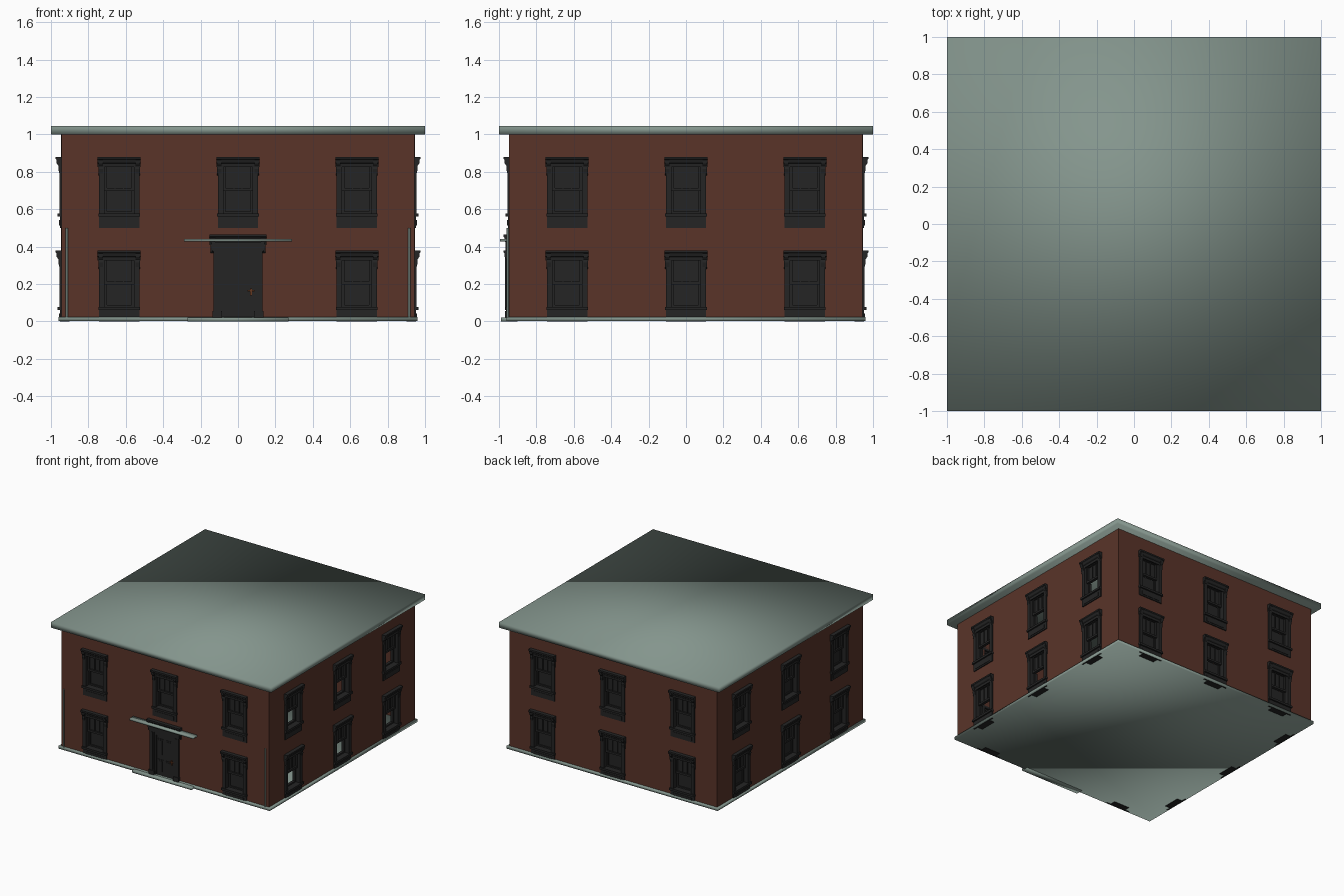
import bpy, bmesh, math
from mathutils import Matrix, Vector

if "Cube" in bpy.data.objects:
    bpy.data.objects.remove(bpy.data.objects["Cube"])

WALL = 0.945            # distance from centre to outer wall face
THICK = 0.05
TOP = 1.0
COLUMNS = (-0.635, 0, 0.635)
STOREYS = (0, 0.5)
HOLE, HOLE_LOW, HOLE_HIGH = 0.085, 0.07, 0.36


def material(name, rgb, rough=0.8):
    m = bpy.data.materials.new(name)
    m.use_nodes = True
    m.diffuse_color = (*rgb, 1)
    bsdf = m.node_tree.nodes["Principled BSDF"]
    bsdf.inputs["Base Color"].default_value = (*rgb, 1)
    bsdf.inputs["Roughness"].default_value = rough
    return m


BRICK = material("brick red", (0.1, 0.034, 0.022))
STONE = material("grey green stone", (0.23, 0.3, 0.265))
DARK = material("charcoal trim", (0.018, 0.018, 0.018))
COPPER = material("copper", (0.13, 0.04, 0.015))


class Part:
    """Collects solids: x across the wall, d outwards from it, z up."""

    def __init__(self):
        self.bm = bmesh.new()

    def box(self, x0, x1, d0, d1, z0, z1):
        size = Matrix.Diagonal((x1 - x0, d1 - d0, z1 - z0, 1))
        mid = Vector((x0 + x1, -d0 - d1, z0 + z1)) / 2
        bmesh.ops.create_cube(self.bm, size=1, matrix=Matrix.Translation(mid) @ size)

    def pair(self, x0, x1, *rest):
        self.box(x0, x1, *rest)
        self.box(-x1, -x0, *rest)

    def profile(self, x0, x1, points):
        """Extrudes a (d, z) outline across the wall."""
        face = self.bm.faces.new([self.bm.verts.new((x0, -d, z)) for d, z in points])
        out = bmesh.ops.extrude_face_region(self.bm, geom=[face])["geom"]
        verts = [g for g in out if isinstance(g, bmesh.types.BMVert)]
        bmesh.ops.translate(self.bm, verts=verts, vec=(x1 - x0, 0, 0))

    def mesh(self, name, mat, smooth=False):
        bmesh.ops.recalc_face_normals(self.bm, faces=self.bm.faces)
        me = bpy.data.meshes.new(name)
        self.bm.to_mesh(me)
        self.bm.free()
        me.materials.append(mat)
        for p in me.polygons:
            p.use_smooth = smooth
        return me


def place(name, me, side=0, x=0, z=0, out=WALL):
    ob = bpy.data.objects.new(name, me)
    bpy.context.collection.objects.link(ob)
    ob.matrix_world = Matrix.Rotation(side * math.pi / 2, 4, "Z") @ Matrix.Translation((x, -out, z))
    return ob


def slab(name, x, d0, d1, z0, z1):
    p = Part()
    p.box(-x, x, d0, d1, z0, z1)
    return place(name, p.mesh(name, STONE, True), out=0)


def cornice(p, half, top):
    """Moulded head with two scrolled end brackets."""
    p.profile(-half, half, [(0, top), (0.03, top), (0.03, top - 0.012), (0.024, top - 0.018),
                            (0.02, top - 0.03), (0.012, top - 0.036), (0.01, top - 0.055), (0, top - 0.055)])
    for s in (-1, 1):
        a, b = sorted((s * (half - 0.004), s * (half - 0.028)))
        p.profile(a, b, [(0, top - 0.01), (0.026, top - 0.012), (0.024, top - 0.035),
                         (0.014, top - 0.05), (0.016, top - 0.065), (0.01, top - 0.09), (0, top - 0.1)])


# Stone slabs
slab("roof_slab", 1, -1, 1, TOP, 1.045)
slab("base_slab", 0.96, -0.96, 0.96, 0.002, 0.024)
slab("porch_step", 0.27, 0.93, 0.99, 0.001, 0.02)
slab("door_canopy", 0.29, WALL, 0.995, 0.427, 0.442)

# Walls: piers between window columns, and brick bands over and under openings
p = Part()
inner = WALL - THICK
edges = [-WALL] + [c + s * HOLE for c in COLUMNS for s in (-1, 1)] + [inner]
for a, b in zip(edges[::2], edges[1::2]):
    p.box(a, b, -THICK, 0, 0.01, TOP)
for c in COLUMNS:
    for low, high in ((0.01, HOLE_LOW), (HOLE_HIGH, 0.5 + HOLE_LOW), (0.5 + HOLE_HIGH, TOP)):
        p.box(c - HOLE, c + HOLE, -THICK, 0, low, high)
wall = p.mesh("wall", BRICK)
for side, label in enumerate(("front", "left", "back", "right")):
    place(label + "_wall", wall, side)


def window(name, glazed):
    p = Part()
    # casing, apron and sill
    p.pair(0.078, 0.108, -THICK, 0.01, 0.075, 0.35)
    p.box(-0.108, 0.108, 0, 0.008, 0, 0.06)
    p.box(-0.085, 0.085, 0, 0.011, 0.012, 0.042)
    p.box(-0.112, 0.112, -THICK, 0.02, 0.06, 0.077)
    p.box(-0.07, 0.07, -0.045, 0, 0, 0.03)
    # head
    p.box(-0.108, 0.108, -THICK, 0.008, 0.342, 0.375)
    cornice(p, 0.115, 0.38)
    # upper sash with two glazing bars
    p.box(-0.08, 0.08, -0.035, -0.012, 0.198, 0.214)
    p.box(-0.08, 0.08, -0.035, -0.012, 0.33, 0.345)
    p.pair(0.066, 0.08, -0.035, -0.012, 0.2, 0.34)
    p.pair(0.019, 0.025, -0.03, -0.018, 0.2, 0.34)
    p.box(-0.07, 0.07, -0.03, -0.026, 0.2, 0.34)
    # lower sash
    p.pair(0.066, 0.08, -THICK, -0.028, 0.075, 0.2)
    p.box(-0.08, 0.08, -THICK, -0.028, 0.075, 0.088)
    if glazed:
        p.box(-0.07, 0.07, -0.042, -0.038, 0.08, 0.2)
    return p.mesh(name, DARK)


# Windows on all four sides; the lower sashes of one side stand open
closed, opened = window("closed_window", True), window("open_window", False)
for side, label in enumerate(("front", "left", "back", "right")):
    for z, floor in zip(STOREYS, ("lower", "upper")):
        for i, x in enumerate(COLUMNS):
            if side == 0 and z == 0 and x == 0:
                continue
            place(f"{label}_{floor}_window_{i + 1}", opened if side == 1 else closed, side, x, z)

# Door with pilasters, panels and entablature
p = Part()
p.box(-0.1, 0.1, -THICK, 0.004, 0.02, 0.4)
p.pair(0.09, 0.132, 0, 0.018, 0.02, 0.39)
p.pair(0.1, 0.122, 0, 0.022, 0.06, 0.37)
p.pair(0.086, 0.136, 0, 0.024, 0.02, 0.055)
p.box(-0.14, 0.14, 0, 0.02, 0.375, 0.425)
p.box(-0.095, 0.095, 0, 0.012, 0.35, 0.38)
p.pair(0.074, 0.09, 0, 0.012, 0.02, 0.36)
for low, high in ((0.05, 0.155), (0.19, 0.325)):
    p.pair(0.012, 0.062, 0, 0.008, low, high)
    p.pair(0.02, 0.054, 0, 0.011, low + 0.01, high - 0.01)
cornice(p, 0.152, 0.465)
place("front_door", p.mesh("front_door", DARK))

p = Part()
p.box(0.05, 0.088, 0.015, 0.021, 0.16, 0.168)
p.box(0.064, 0.074, 0, 0.018, 0.14, 0.175)
place("door_handle", p.mesh("door_handle", COPPER))

# Slim corner posts
bm = bmesh.new()
bmesh.ops.create_cone(bm, cap_ends=True, segments=12, radius1=0.006, radius2=0.006, depth=0.48)
post = bpy.data.meshes.new("post")
bm.to_mesh(post)
bm.free()
post.materials.append(STONE)
for f in post.polygons:
    f.use_smooth = len(f.vertices) == 4
for s, label in ((1, "left"), (-1, "right")):
    place(label + "_corner_post", post, x=s * 0.915, z=0.26, out=WALL + 0.008)
